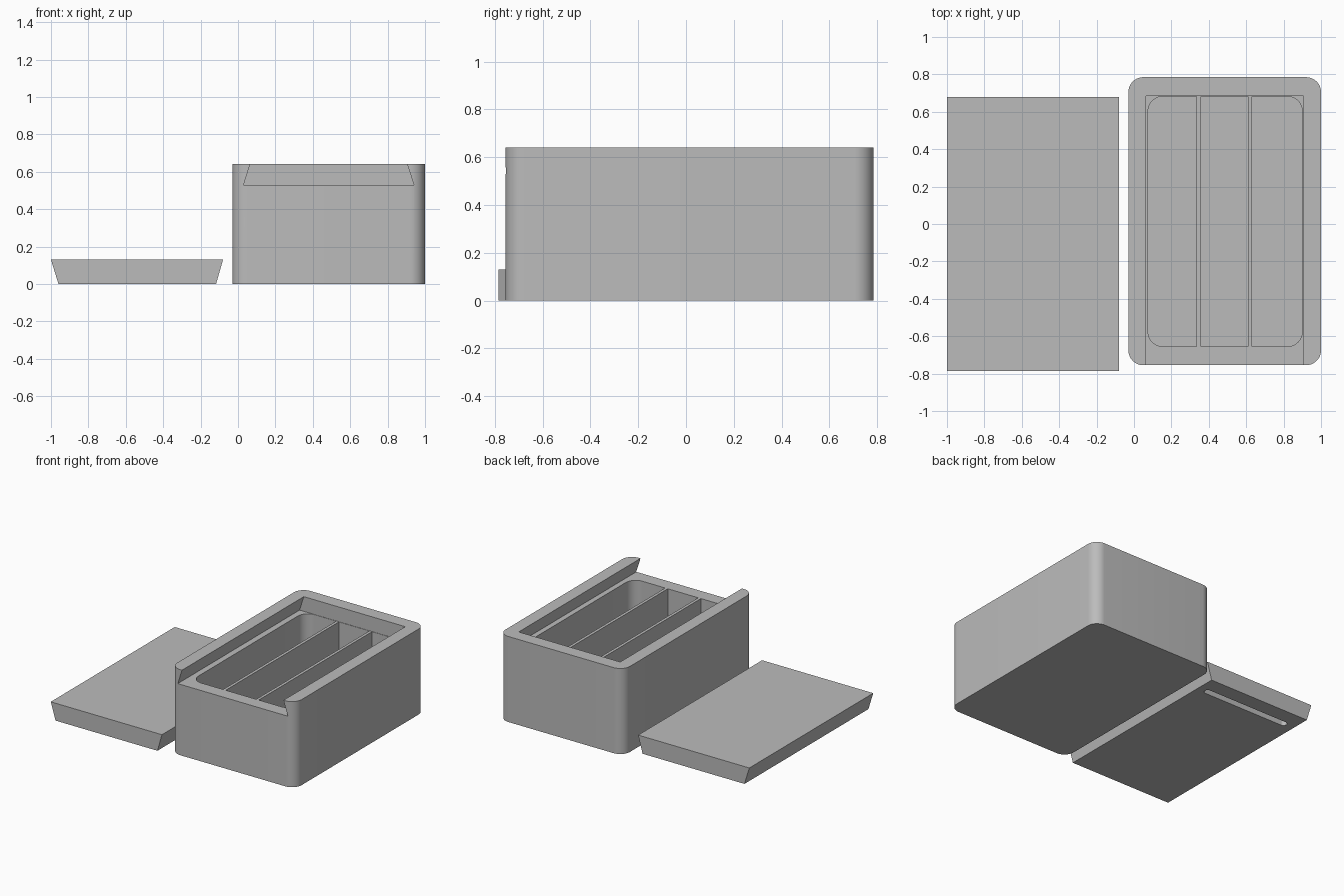
import bpy, bmesh
from math import pi, cos, sin, radians

cube = bpy.data.objects.get("Cube")
if cube:
    bpy.data.objects.remove(cube, do_unlink=True)

# One grey for everything
grey = bpy.data.materials.new("plain_grey")
grey.use_nodes = True
colour = (0.5, 0.5, 0.5, 1)
grey.diffuse_color = colour
grey.node_tree.nodes["Principled BSDF"].inputs["Base Color"].default_value = colour


def prism(name, base, offset):
    """Extrude a closed 3D outline along an offset."""
    bm = bmesh.new()
    face = bm.faces.new([bm.verts.new(p) for p in base])
    ext = bmesh.ops.extrude_face_region(bm, geom=[face])
    moved = [g for g in ext["geom"] if isinstance(g, bmesh.types.BMVert)]
    bmesh.ops.translate(bm, verts=moved, vec=offset)
    bmesh.ops.recalc_face_normals(bm, faces=bm.faces)
    mesh = bpy.data.meshes.new(name)
    bm.to_mesh(mesh)
    bm.free()
    mesh.materials.append(grey)
    obj = bpy.data.objects.new(name, mesh)
    bpy.context.collection.objects.link(obj)
    return obj


def rounded_block(name, x0, x1, y0, y1, z0, z1, r, steps=12):
    """Upright block with rounded vertical corners."""
    corners = [(x1 - r, y1 - r), (x0 + r, y1 - r), (x0 + r, y0 + r), (x1 - r, y0 + r)]
    base = []
    for q, (cx, cy) in enumerate(corners):
        for i in range(steps + 1):
            a = (q + i / steps) * pi / 2
            base.append((cx + r * cos(a), cy + r * sin(a), z0))
    return prism(name, base, (0, 0, z1 - z0))


def trapezoid(name, bottom, top, z0, z1, y0, y1):
    """Bar along y with slanted sides."""
    base = [(bottom[0], y0, z0), (bottom[1], y0, z0), (top[1], y0, z1), (top[0], y0, z1)]
    return prism(name, base, (0, y1 - y0, 0))


def activate(obj):
    bpy.ops.object.select_all(action="DESELECT")
    obj.select_set(True)
    bpy.context.view_layer.objects.active = obj


def cut(obj, cutter):
    mod = obj.modifiers.new("cut", "BOOLEAN")
    mod.operation, mod.solver, mod.object = "DIFFERENCE", "EXACT", cutter
    activate(obj)
    bpy.ops.object.modifier_apply(modifier=mod.name)
    bpy.data.objects.remove(cutter, do_unlink=True)


def smooth(obj):
    activate(obj)
    bpy.ops.object.shade_smooth_by_angle(angle=radians(30))


# Box body with a dovetail track open at the front, and a rounded cavity
FLOOR, TOP, RAIL = 0.1, 0.64, 0.53
box = rounded_block("box_body", -0.03, 1.0, -0.755, 0.785, 0, TOP, 0.08)
slope = 0.035 / (TOP - RAIL)
over = 0.1
inset = 0.035 + slope * over
cut(box, trapezoid("track_cutter", (0.03, 0.94), (0.03 + inset, 0.94 - inset),
                   RAIL, TOP + over, -0.9, 0.685))
cut(box, rounded_block("cavity_cutter", 0.075, 0.9, -0.655, 0.682, FLOOR, 0.57, 0.08))
smooth(box)

# Dividers flush with the track floor
for name, x in (("left_divider", 0.62), ("right_divider", 0.346)):
    trapezoid(name, (x - 0.011, x + 0.011), (x - 0.011, x + 0.011),
              FLOOR, RAIL, -0.655, 0.682)

# Sliding lid lying upside down, with a finger groove underneath
lid = trapezoid("sliding_lid", (-0.96, -0.117), (-1.0, -0.08), 0, 0.13, -0.785, 0.68)
cut(lid, rounded_block("groove_cutter", -0.895, -0.175, 0.515, 0.565, -0.1, 0.04, 0.0249))
smooth(lid)
